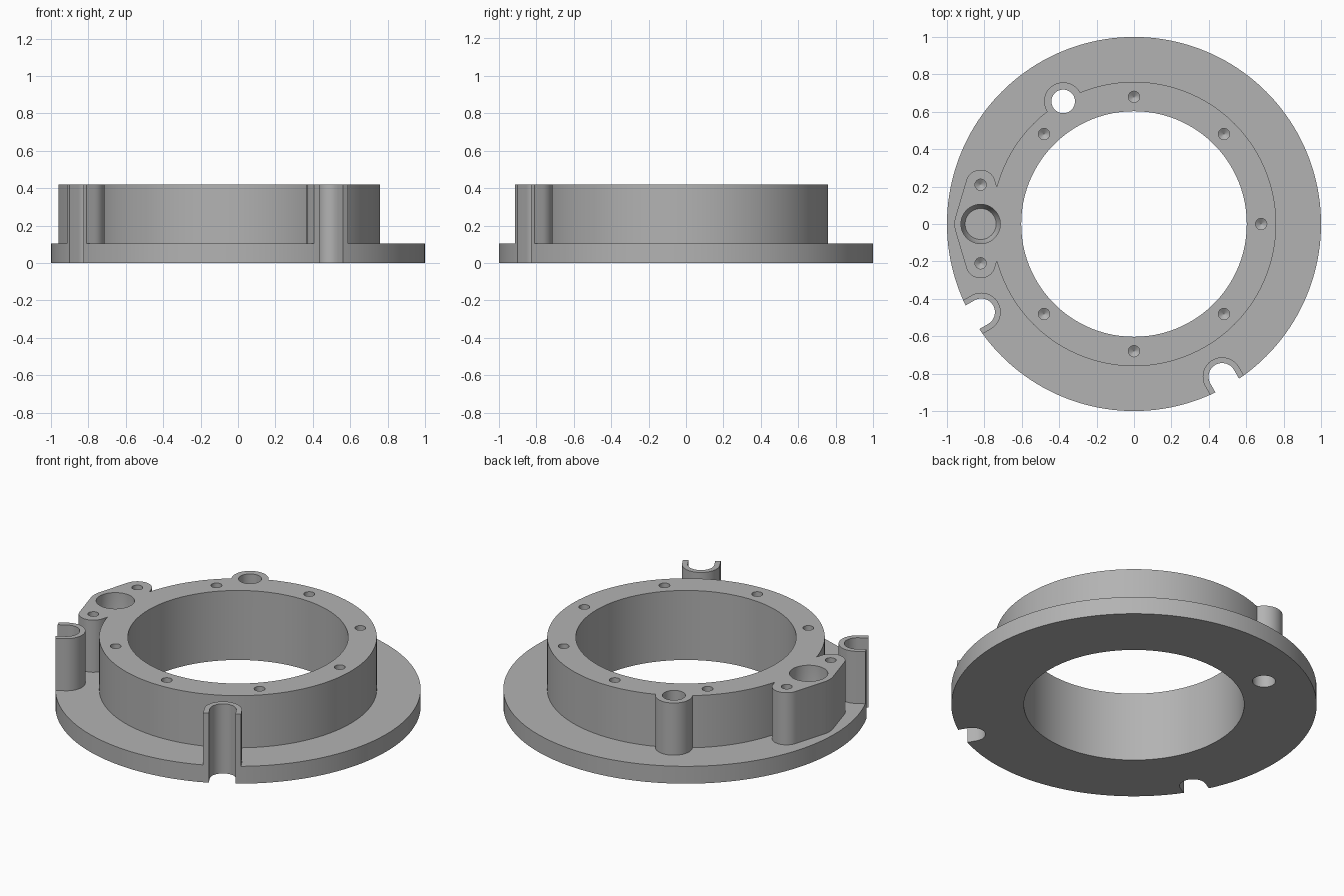
import bpy, bmesh, math
from math import cos, sin, radians, tau
from mathutils import Vector

cube = bpy.data.objects.get("Cube")
if cube:
    bpy.data.objects.remove(cube, do_unlink=True)

TOP = 0.42
FLANGE = 0.105

grey = bpy.data.materials.new("grey metal")
grey.use_nodes = True
grey.diffuse_color = (0.45, 0.45, 0.45, 1)
grey.node_tree.nodes["Principled BSDF"].inputs["Base Color"].default_value = grey.diffuse_color


def hull(name, sections, segments=48):
    """Convex solid around circles given as (x, y, z, radius)."""
    bm = bmesh.new()
    for x, y, z, r in sections:
        for i in range(segments):
            a = tau * i / segments
            bm.verts.new((x + r * cos(a), y + r * sin(a), z))
    res = bmesh.ops.convex_hull(bm, input=bm.verts)
    spare = {v for v in res["geom_interior"] + res["geom_unused"]
             if isinstance(v, bmesh.types.BMVert)}
    bmesh.ops.delete(bm, geom=list(spare), context="VERTS")
    bmesh.ops.dissolve_limit(bm, angle_limit=0.001, verts=bm.verts, edges=bm.edges)
    bmesh.ops.recalc_face_normals(bm, faces=bm.faces)
    mesh = bpy.data.meshes.new(name)
    bm.to_mesh(mesh)
    bm.free()
    mesh.materials.append(grey)
    ob = bpy.data.objects.new(name, mesh)
    bpy.context.collection.objects.link(ob)
    return ob


def prism(name, circles, z0, z1, segments=48):
    return hull(name, [(x, y, z, r) for x, y, r in circles for z in (z0, z1)], segments)


def combine(body, tool, operation):
    bpy.context.view_layer.objects.active = body
    mod = body.modifiers.new(operation, "BOOLEAN")
    mod.operation = operation
    mod.solver = "EXACT"
    mod.object = tool
    bpy.ops.object.modifier_apply(modifier=mod.name)
    bpy.data.objects.remove(tool, do_unlink=True)


def polar(radius, degrees):
    return Vector((radius * cos(radians(degrees)), radius * sin(radians(degrees))))


def slot(name, degrees, r, z0, z1):
    """Round-ended bar that runs outward past the rim."""
    a, b = polar(0.943, degrees), polar(1.2, degrees)
    return prism(name, [(*a, r), (*b, r)], z0, z1)


# Flange, raised ring and side bosses
body = prism("mounting_ring", [(0, 0, 1.3)], 0, FLANGE, 160)
pin = polar(0.757, 120)
lobe_x = -0.82
combine(body, prism("ring", [(0, 0, 0.76)], 0.04, TOP, 160), "UNION")
combine(body, prism("pin_boss", [(*pin, 0.102)], 0.04, TOP), "UNION")
combine(body, prism("side_lobe", [(lobe_x, 0.21, 0.08), (lobe_x, 0, 0.14),
                                  (lobe_x, -0.21, 0.08)], 0.04, TOP), "UNION")
slot_angles = (-150, -60)
for a in slot_angles:
    combine(body, slot("slot_wall", a, 0.104, 0.04, TOP), "UNION")

# Trim everything to the round rim
combine(body, prism("rim", [(0, 0, 1)], -1, 1, 160), "INTERSECT")

# Bore, open slots and through hole
combine(body, prism("bore", [(0, 0, 0.603)], -1, 1, 160), "DIFFERENCE")
combine(body, prism("pin_hole", [(*pin, 0.063)], -1, 1), "DIFFERENCE")
for a in slot_angles:
    combine(body, slot("slot_cut", a, 0.073, -1, 1), "DIFFERENCE")

# Blind socket with a tapered floor
combine(body, hull("socket", [(lobe_x, 0, 0.5, 0.105), (lobe_x, 0, 0.1, 0.105),
                              (lobe_x, 0, 0.06, 0.083)]), "DIFFERENCE")

# Blind screw holes with drill-point ends
screws = [polar(0.68, 45 * i) for i in range(8) if i != 4]
screws += [Vector((lobe_x, s * 0.21)) for s in (1, -1)]
for p in screws:
    combine(body, hull("screw_hole", [(*p, 0.5, 0.03), (*p, 0.2, 0.03),
                                      (*p, 0.18, 0.001)], 24), "DIFFERENCE")

# Smooth curved walls, keep the edges sharp
bpy.ops.object.select_all(action="DESELECT")
body.select_set(True)
bpy.context.view_layer.objects.active = body
bpy.ops.object.shade_smooth_by_angle(angle=radians(30))
